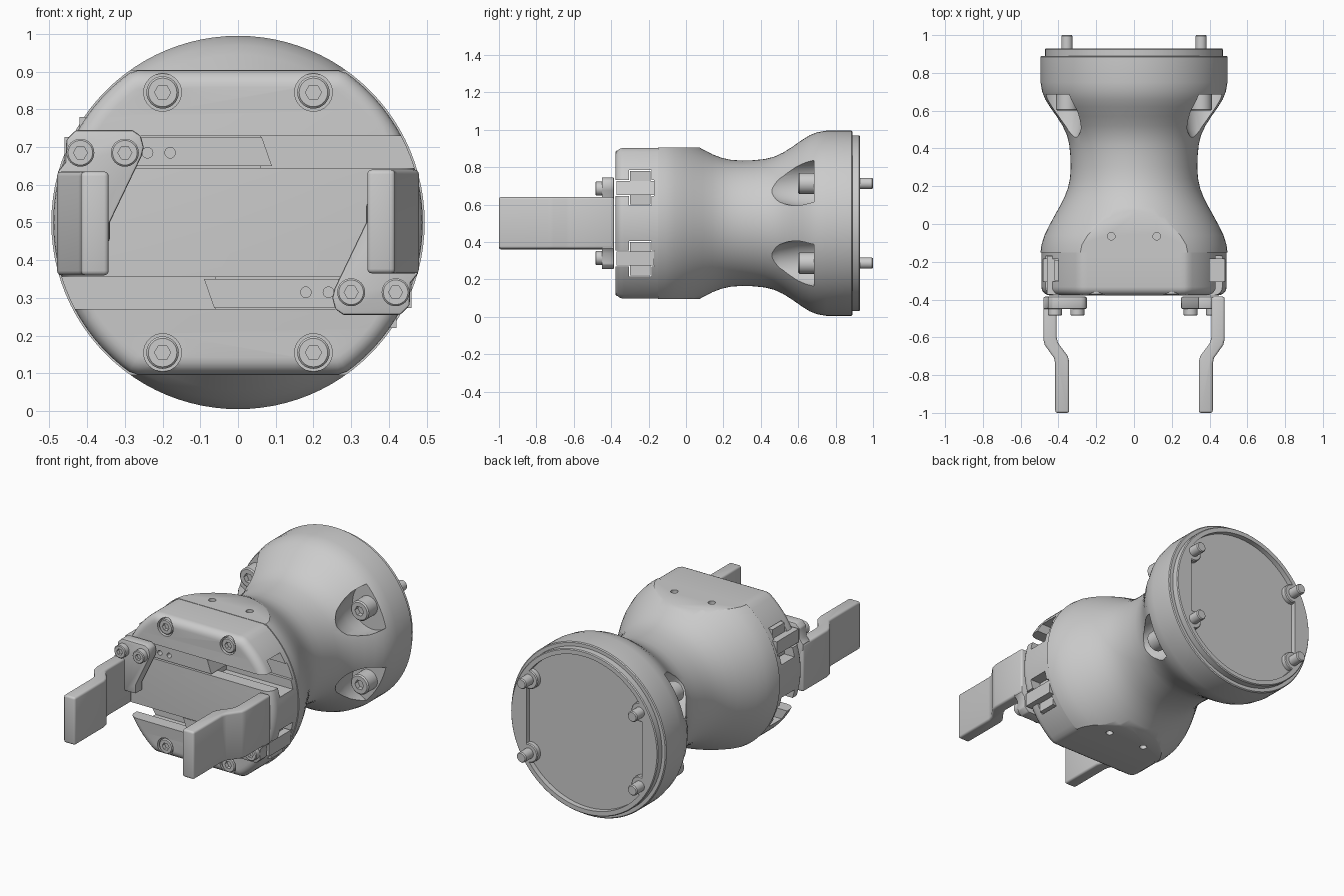
import bpy, bmesh
from math import sin, cos, pi, radians
from mathutils import Matrix

if "Cube" in bpy.data.objects:
    bpy.data.objects.remove(bpy.data.objects["Cube"])

CZ = 0.5  # height of the main axis, which runs along y
HALF_TURN = (Matrix.Translation((0, 0, CZ)) @ Matrix.Rotation(pi, 4, 'Y')
             @ Matrix.Translation((0, 0, -CZ)))


def make(name, bm):
    bmesh.ops.recalc_face_normals(bm, faces=bm.faces[:])
    me = bpy.data.meshes.new(name)
    bm.to_mesh(me)
    bm.free()
    ob = bpy.data.objects.new(name, me)
    bpy.context.collection.objects.link(ob)
    return ob


def lathe(name, prof, n=32, cx=0.0, cz=CZ):
    """Revolve (y, radius) pairs around a line parallel to y."""
    bm = bmesh.new()
    rings = [[bm.verts.new((cx + r * cos(2 * pi * i / n), y, cz + r * sin(2 * pi * i / n)))
              for i in range(n)] for y, r in prof]
    for a, b in zip(rings, rings[1:]):
        for i in range(n):
            j = (i + 1) % n
            bm.faces.new((a[i], a[j], b[j], b[i]))
    bm.faces.new(rings[0])
    bm.faces.new(rings[-1])
    return make(name, bm)


def prism(name, pts, lo, hi, axis='y', front_bevel=0):
    """Extrude an outline: (x, z) along y or (x, y) along z."""
    bm = bmesh.new()
    place = (lambda p, h: (p[0], h, p[1])) if axis == 'y' else (lambda p, h: (p[0], p[1], h))
    a = [bm.verts.new(place(p, lo)) for p in pts]
    b = [bm.verts.new(place(p, hi)) for p in pts]
    bm.faces.new(a)
    bm.faces.new(b)
    for i in range(len(pts)):
        j = (i + 1) % len(pts)
        bm.faces.new((a[i], a[j], b[j], b[i]))
    if front_bevel:
        bmesh.ops.recalc_face_normals(bm, faces=bm.faces[:])
        rim = [e for e in bm.edges if all(v in a for v in e.verts)]
        bmesh.ops.bevel(bm, geom=rim, offset=front_bevel, segments=5, profile=0.5,
                        affect='EDGES')
    return make(name, bm)


def box(name, x0, x1, y0, y1, z0, z1):
    return prism(name, [(x0, z0), (x1, z0), (x1, z1), (x0, z1)], y0, y1)


def apply(ob, mod):
    bpy.context.view_layer.objects.active = ob
    bpy.ops.object.modifier_apply(modifier=mod.name)


def boolean(ob, cutters, op='DIFFERENCE'):
    for c in cutters:
        m = ob.modifiers.new("cut", 'BOOLEAN')
        m.operation, m.object, m.solver = op, c, 'EXACT'
        apply(ob, m)
        bpy.data.objects.remove(c)


def bevel(ob, width, segments=3):
    m = ob.modifiers.new("round", 'BEVEL')
    m.width, m.segments, m.limit_method = width, segments, 'ANGLE'
    m.angle_limit = radians(40)
    apply(ob, m)


def smooth(ob, angle=35):
    bpy.ops.object.select_all(action='DESELECT')
    ob.select_set(True)
    bpy.context.view_layer.objects.active = ob
    bpy.ops.object.shade_smooth_by_angle(angle=radians(angle))


def turned(ob, name):
    """Copy rotated half a turn about the main axis."""
    me = ob.data.copy()
    me.transform(HALF_TURN)
    c = bpy.data.objects.new(name, me)
    bpy.context.collection.objects.link(c)
    return c


def screw(name, x, z, y, r, depth, tail=None):
    """Socket screw with its head facing the front at y."""
    prof = [(y, r * 0.88), (y + r * 0.12, r), (y + depth, r)]
    if tail:
        prof += [(y + depth + 0.001, 0.03), (tail - 0.006, 0.03), (tail, 0.025)]
    s = lathe(name, prof, 32, x, z)
    boolean(s, [lathe("socket", [(y - 0.02, r * 0.5), (y + r * 0.5, r * 0.5)], 6, x, z)])
    smooth(s)


# waisted body with a full round rear flange
body = lathe("body", [
    (-0.15, 0.495), (-0.11, 0.490), (-0.06, 0.474), (-0.01, 0.45), (0.04, 0.423), (0.09, 0.395),
    (0.14, 0.369), (0.19, 0.35), (0.24, 0.339), (0.30, 0.335), (0.36, 0.337), (0.42, 0.343),
    (0.47, 0.355), (0.52, 0.378), (0.57, 0.41), (0.62, 0.445), (0.66, 0.47), (0.70, 0.486),
    (0.75, 0.495), (0.885, 0.495), (0.89, 0.49), (0.89, 0.47), (0.925, 0.47), (0.93, 0.465)], 96)
# flats on the top and bottom of the front half
cuts = [box("flat", -0.6, 0.6, -0.3, 0.24, 0.905, 1.1),
        box("flat", -0.6, 0.6, -0.3, 0.24, -0.1, 0.095)]
# pockets for the rear flange screws
REAR = [(sx * 0.355, CZ + sz * 0.213) for sx in (-1, 1) for sz in (-1, 1)]
for x, z in REAR:
    cuts.append(lathe("pocket", [(0.40, 0.06), (0.5, 0.105), (0.6, 0.125), (0.685, 0.13)], 40,
                      x * 1.08, z))
# small holes in the flats
for x in (-0.12, 0.12):
    for z in (0.905, 0.095):
        h = prism("hole", [(x + 0.02 * cos(i * pi / 10), -0.065 + 0.02 * sin(i * pi / 10))
                           for i in range(20)], z - 0.04, z + 0.04, 'z')
        cuts.append(h)
# shallow recess in the rear face
recess = lathe("recess", [(0.90, 0.44), (1.0, 0.44)], 96)
boolean(recess, [box("limit", -0.37, 0.37, 0.8, 1.1, 0, 1)], 'INTERSECT')
cuts.append(recess)
boolean(body, cuts)
smooth(body)

# rear flange screws and the bosses they pass through
for i, (x, z) in enumerate(REAR):
    screw(f"flange_screw_{i}", x, z, 0.60, 0.057, 0.086, 1.0)
    smooth(lathe(f"screw_boss_{i}", [(0.88, 0.055), (0.925, 0.055), (0.93, 0.05)], 32, x, z))

# front cap with two T-shaped guide channels
N = 120
outline = [(0.49 * cos(2 * pi * i / N),
            CZ + max(-0.403, min(0.403, 0.49 * sin(2 * pi * i / N)))) for i in range(N)]
cap = prism("front_cap", outline, -0.378, -0.149, front_bevel=0.045)
FRONT = [(sx * 0.2, CZ + sz * 0.345) for sx in (-1, 1) for sz in (-1, 1)]
cuts = []
for s in (1, -1):
    for y0, y1, a, b in ((-0.5, -0.17, 0.145, 0.23), (-0.305, -0.185, 0.095, 0.285)):
        z0, z1 = sorted((CZ + s * a, CZ + s * b))
        cuts.append(box("channel", -0.6, 0.6, y0, y1, z0, z1))
cuts += [lathe("bore", [(-0.45, 0.05), (-0.345, 0.05)], 32, x, z) for x, z in FRONT]
boolean(cap, cuts)
smooth(cap)
for i, (x, z) in enumerate(FRONT):
    screw(f"cap_screw_{i}", x, z, -0.376, 0.043, 0.035)

# sliding rail: slanted bar plus its guide flange
bar = prism("slider_bar", [(-0.46, 0.65), (0.09, 0.65), (0.063, 0.727), (-0.46, 0.727)],
            -0.372, -0.172)
boolean(bar, [lathe("hole", [(-0.5, 0.014), (-0.32, 0.014)], 20, x, 0.685)
              for x in (-0.24, -0.18)])
flange = box("slider_flange", -0.42, 0.06, -0.30, -0.19, 0.60, 0.78)
for ob in (bar, flange):
    smooth(ob)
    turned(ob, ob.name + "_opposite")

# finger: mounting plate with gusset, then the cranked blade
plate = prism("finger_plate", [
    (-0.43, 0.745), (-0.28, 0.745), (-0.258, 0.73), (-0.25, 0.70), (-0.256, 0.675), (-0.34, 0.50),
    (-0.34, 0.45), (-0.41, 0.45), (-0.478, 0.60), (-0.478, 0.635), (-0.458, 0.66), (-0.455, 0.72)],
    -0.45, -0.385)
blade = prism("finger_blade", [
    (-0.48, -0.385), (-0.48, -0.61), (-0.473, -0.64), (-0.423, -0.71), (-0.417, -0.74),
    (-0.417, -1.0), (-0.343, -1.0), (-0.343, -0.73), (-0.35, -0.70), (-0.402, -0.63),
    (-0.41, -0.60), (-0.41, -0.385)], 0.36, 0.635, 'z')
bevel(plate, 0.006, 2)
bevel(blade, 0.012)
for ob in (plate, blade):
    smooth(ob)
    turned(ob, ob.name + "_opposite")

# finger mounting screws
for i, x in enumerate((-0.418, -0.30)):
    screw(f"finger_screw_{i}", x, 0.685, -0.485, 0.037, 0.04)
    screw(f"finger_screw_opposite_{i}", -x, 1 - 0.685, -0.485, 0.037, 0.04)
